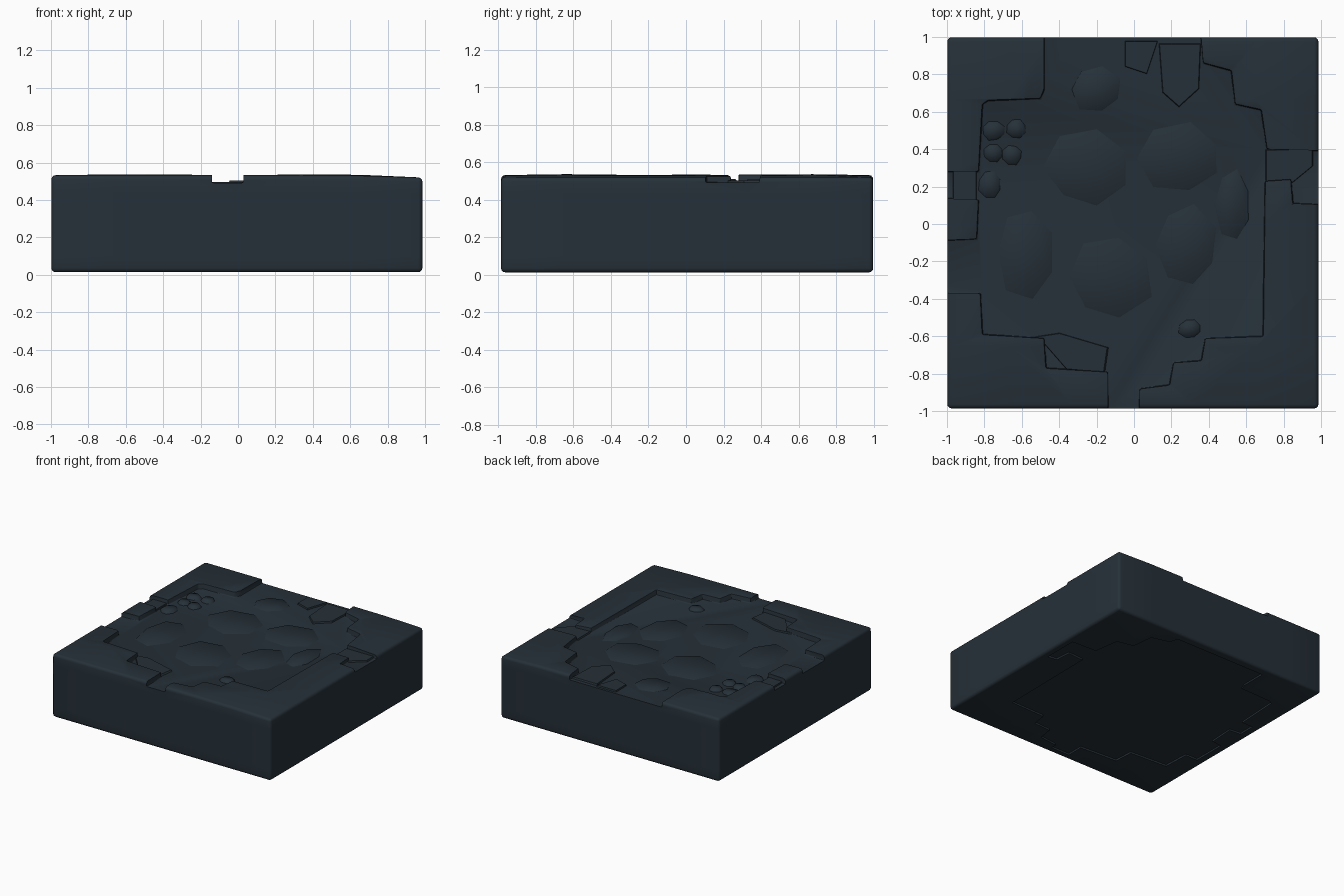
import bpy, bmesh, math, random
from mathutils import Vector

if "Cube" in bpy.data.objects:
    bpy.data.objects.remove(bpy.data.objects["Cube"])
random.seed(4)

stone = bpy.data.materials.new("dark slate")
stone.diffuse_color = (0.019, 0.030, 0.040, 1)
stone.use_nodes = True
stone.node_tree.nodes["Principled BSDF"].inputs["Base Color"].default_value = stone.diffuse_color


def make_object(name, bm):
    bmesh.ops.recalc_face_normals(bm, faces=bm.faces)
    me = bpy.data.meshes.new(name)
    bm.to_mesh(me)
    bm.free()
    ob = bpy.data.objects.new(name, me)
    bpy.context.collection.objects.link(ob)
    me.materials.append(stone)
    return ob


def apply_all(ob):
    bpy.ops.object.select_all(action='DESELECT')
    bpy.context.view_layer.objects.active = ob
    ob.select_set(True)
    for m in list(ob.modifiers):
        bpy.ops.object.modifier_apply(modifier=m.name)


def prism(name, pts, z0, z1, inset=0.0):
    """Extruded outline; the upper ring may be drawn in for a soft chamfer."""
    bm = bmesh.new()
    c = sum((Vector(p) for p in pts), Vector((0, 0))) / len(pts)
    lo = [bm.verts.new((x, y, z0)) for x, y in pts]
    hi = [bm.verts.new((x + (c.x - x) * inset, y + (c.y - y) * inset, z1)) for x, y in pts]
    n = len(pts)
    bm.faces.new(lo[::-1])
    bm.faces.new(hi)
    for i in range(n):
        bm.faces.new((lo[i], lo[(i + 1) % n], hi[(i + 1) % n], hi[i]))
    return make_object(name, bm)


def smooth(ob, angle=35):
    bpy.ops.object.select_all(action='DESELECT')
    bpy.context.view_layer.objects.active = ob
    ob.select_set(True)
    bpy.ops.object.shade_smooth_by_angle(angle=math.radians(angle))


# slab body with slightly domed top and worn edges
bm = bmesh.new()
bmesh.ops.create_cube(bm, size=2)
bmesh.ops.subdivide_edges(bm, edges=bm.edges[:], cuts=5, use_grid_fill=True)
for v in bm.verts:
    x, y, z = v.co
    top = 0.538 - 0.006 * max(abs(x), abs(y)) ** 4 - 0.012 * max(0, x) ** 4
    h = (z + 1) / 2
    v.co = (x * 0.992 - 0.006, y * 0.992 + 0.006, 0.014 + h * (top - 0.014))
slab = make_object("stone_slab", bm)
b = slab.modifiers.new("worn_edges", 'BEVEL')
b.width, b.segments, b.limit_method, b.angle_limit = 0.022, 3, 'ANGLE', math.radians(50)
apply_all(slab)

# stepped outline of the sunken floor, open at the gaps in the rim
outline = [(-0.14, -1.1), (-0.14, -0.79), (-0.47, -0.77), (-0.48, -0.61), (-0.81, -0.59),
           (-0.82, -0.37), (-1.1, -0.37), (-1.1, -0.09), (-0.84, -0.08), (-0.83, 0.13),
           (-1.1, 0.14), (-1.1, 0.28), (-0.83, 0.28), (-0.81, 0.64), (-0.78, 0.66),
           (-0.50, 0.67), (-0.48, 0.72), (-0.48, 1.1), (0.35, 1.1), (0.37, 0.86),
           (0.52, 0.82), (0.54, 0.64), (0.68, 0.61), (0.71, 0.40), (1.1, 0.39),
           (1.1, 0.10), (0.85, 0.11), (0.84, 0.24), (0.70, 0.23), (0.69, -0.60),
           (0.38, -0.61), (0.36, -0.73), (0.21, -0.74), (0.19, -0.86), (0.03, -0.88),
           (0.03, -1.1)]
FLOOR = 0.492
top_cut = prism("floor_cutter", outline, FLOOR, 0.7)
b = top_cut.modifiers.new("soft", 'BEVEL')
b.width, b.segments, b.limit_method = 0.008, 2, 'ANGLE'
apply_all(top_cut)

# shallow matching recess underneath, closed inside the edges
under = [(max(-0.93, min(0.93, x)), max(-0.93, min(0.93, y))) for x, y in outline]
low_cut = prism("underside_cutter", under, -0.2, 0.028)
for c in (top_cut, low_cut):
    m = slab.modifiers.new("cut", 'BOOLEAN')
    m.operation, m.solver, m.object = 'DIFFERENCE', 'EXACT', c
apply_all(slab)
for c in (top_cut, low_cut):
    bpy.data.objects.remove(c)

# chamfer the inner rim edge
bm = bmesh.new()
bm.from_mesh(slab.data)
rim = [e for e in bm.edges if len(e.link_faces) == 2 and e.calc_face_angle(0) > 1.0
       and min(v.co.z for v in e.verts) > 0.51
       and max(max(abs(v.co.x), abs(v.co.y)) for v in e.verts) < 0.96]
bmesh.ops.bevel(bm, geom=rim, offset=0.009, segments=2, profile=0.5, affect='EDGES')
bm.to_mesh(slab.data)
bm.free()
smooth(slab)


# worn flagstones lying on the floor: centre, radii, height
def flagstone(name, cx, cy, rx, ry, h, n=7, inset=0.12):
    pts = []
    for i in range(n):
        a = 2 * math.pi * (i + 0.5) / n
        r = random.uniform(0.9, 1.1)
        pts.append((cx + rx * r * math.cos(a), cy + ry * r * math.sin(a)))
    ob = prism(name, pts, FLOOR - 0.01, FLOOR + h, inset)
    smooth(ob, 60)


flags = [(-0.13, -0.28, 0.25, 0.25), (0.28, -0.12, 0.18, 0.24), (0.25, 0.35, 0.24, 0.2),
         (-0.25, 0.3, 0.24, 0.22), (-0.58, -0.15, 0.17, 0.26), (0.53, 0.1, 0.1, 0.2),
         (-0.2, 0.72, 0.15, 0.14)]
for i, f in enumerate(flags):
    flagstone("flagstone_%d" % i, *f, 0.005)

# small cobbles and rubble along the rim
cobbles = [(-0.75, 0.50, 0.07, 0.06), (-0.63, 0.51, 0.06, 0.06), (-0.75, 0.38, 0.06, 0.06),
           (-0.65, 0.37, 0.06, 0.06), (-0.77, 0.21, 0.07, 0.08), (0.30, -0.56, 0.07, 0.06)]
for i, c in enumerate(cobbles):
    flagstone("cobble_%d" % i, *c, 0.02, n=8, inset=0.35)

# broken low steps in the gaps of the rim
steps = [[(-0.05, 0.84), (0.07, 0.80), (0.13, 0.98), (-0.05, 0.98)],
         [(0.15, 0.70), (0.24, 0.62), (0.35, 0.72), (0.36, 0.97), (0.13, 0.97)],
         [(-0.97, 0.12), (-0.84, 0.12), (-0.84, 0.29), (-0.97, 0.29)],
         [(0.70, 0.22), (0.85, 0.22), (0.96, 0.31), (0.96, 0.40), (0.70, 0.40)],
         [(-0.66, -0.62), (-0.50, -0.62), (-0.36, -0.78), (-0.15, -0.80), (-0.13, -0.66), (-0.40, -0.58)]]
for i, s in enumerate(steps):
    smooth(prism("broken_step_%d" % i, s, FLOOR - 0.01, FLOOR + 0.012, 0.06), 40)
